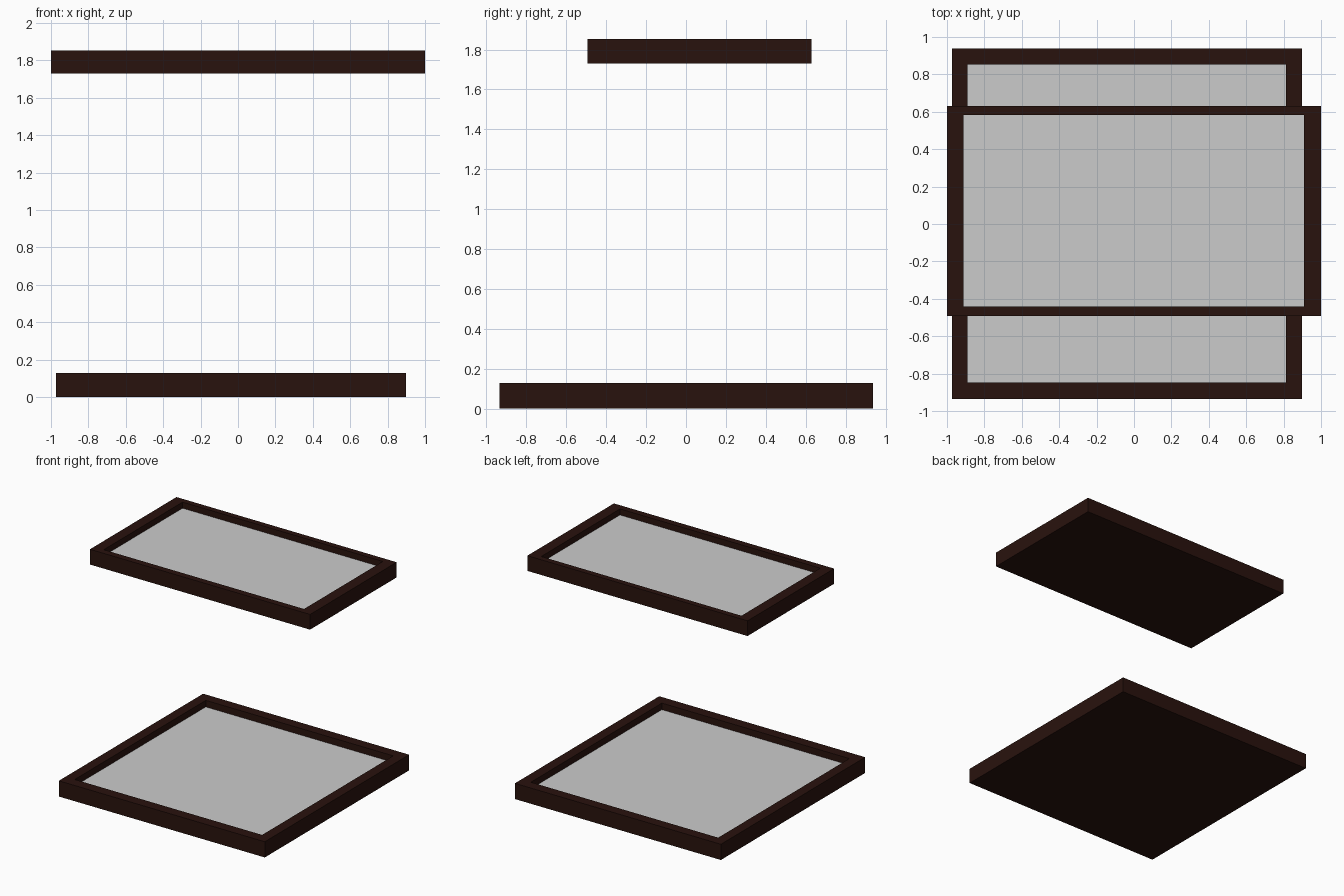
import bpy, bmesh

if "Cube" in bpy.data.objects:
    bpy.data.objects.remove(bpy.data.objects["Cube"])

wood = bpy.data.materials.new("dark_wood")
wood.diffuse_color = (0.022, 0.006, 0.004, 1)
wood.use_nodes = True
wood.node_tree.nodes["Principled BSDF"].inputs["Base Color"].default_value = wood.diffuse_color


def make_object(name, bm, mat=None):
    mesh = bpy.data.meshes.new(name)
    bm.to_mesh(mesh)
    bm.free()
    obj = bpy.data.objects.new(name, mesh)
    bpy.context.collection.objects.link(obj)
    if mat:
        mesh.materials.append(mat)


def ring(bm, x0, x1, y0, y1, z):
    return [bm.verts.new((x, y, z)) for x, y in ((x0, y0), (x1, y0), (x1, y1), (x0, y1))]


def tray(name, outer, inner, z0, z1, floor):
    # frame: closed underside, outer walls, flat rim, inner walls
    bm = bmesh.new()
    rings = [ring(bm, *outer, z0), ring(bm, *outer, z1),
             ring(bm, *inner, z1), ring(bm, *inner, floor)]
    bm.faces.new(rings[0][::-1])
    for a, b in zip(rings, rings[1:]):
        for i in range(4):
            j = (i + 1) % 4
            bm.faces.new((a[i], a[j], b[j], b[i]))
    make_object(name + "_frame", bm, wood)
    # grey recessed panel closing the frame
    bm = bmesh.new()
    bm.faces.new(ring(bm, *inner, floor))
    make_object(name + "_panel", bm)


tray("lower_tray", (-0.973, 0.898, -0.935, 0.937), (-0.89, 0.813, -0.848, 0.853), 0.0, 0.129, 0.075)
tray("upper_tray", (-1.0, 1.0, -0.493, 0.63), (-0.912, 0.908, -0.44, 0.583), 1.729, 1.854, 1.804)
